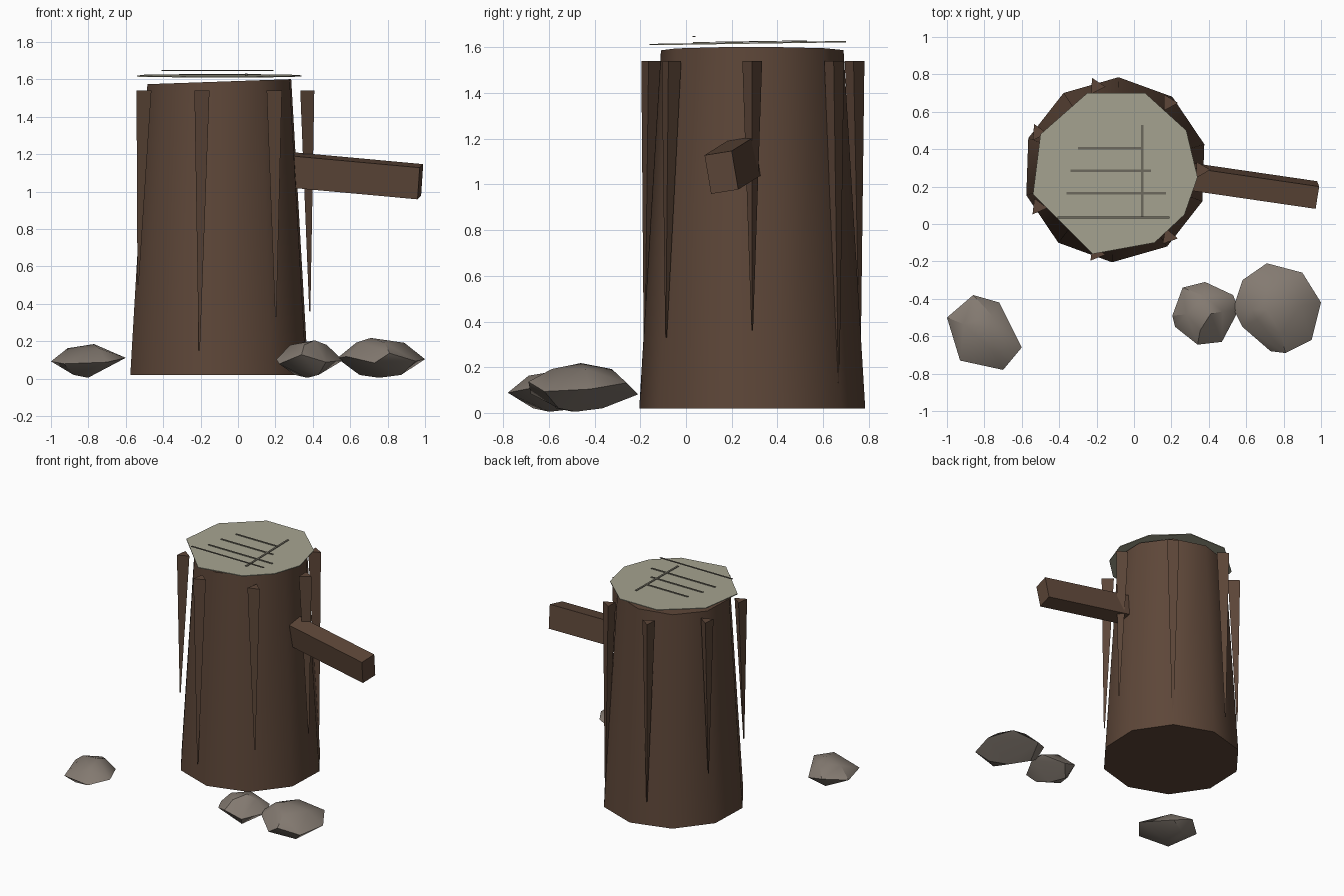
import bpy, bmesh, math
from mathutils import Vector, Matrix

cube = bpy.data.objects.get("Cube")
if cube:
    bpy.data.objects.remove(cube, do_unlink=True)


def material(name, rgb):
    m = bpy.data.materials.new(name)
    m.use_nodes = True
    m.diffuse_color = (*rgb, 1)
    m.node_tree.nodes["Principled BSDF"].inputs["Base Color"].default_value = (*rgb, 1)
    return m


BARK = material("brown bark", (0.11, 0.062, 0.04))
WOOD = material("pale cut wood", (0.38, 0.37, 0.28))
GRAIN = material("dark grain", (0.15, 0.14, 0.11))
STONE = material("grey stone", (0.23, 0.195, 0.165))


def finish(bm, name, mat, smooth=None):
    bmesh.ops.recalc_face_normals(bm, faces=bm.faces)
    mesh = bpy.data.meshes.new(name)
    bm.to_mesh(mesh)
    bm.free()
    mesh.materials.append(mat)
    obj = bpy.data.objects.new(name, mesh)
    bpy.context.collection.objects.link(obj)
    if smooth:
        bpy.ops.object.select_all(action="DESELECT")
        obj.select_set(True)
        bpy.context.view_layer.objects.active = obj
        bpy.ops.object.shade_smooth_by_angle(angle=math.radians(smooth))
    return obj


def loft(rings):
    """Closed solid through rings of equal point count."""
    bm = bmesh.new()
    loops = [[bm.verts.new(p) for p in ring] for ring in rings]
    bm.faces.new(loops[0])
    bm.faces.new(loops[-1])
    for low, high in zip(loops, loops[1:]):
        n = len(low)
        for i in range(n):
            j = (i + 1) % n
            bm.faces.new((low[i], low[j], high[j], high[i]))
    return bm


def box(name, mat, size, matrix):
    bm = bmesh.new()
    bmesh.ops.create_cube(bm, size=1, matrix=matrix @ Matrix.Diagonal((*size, 1)))
    return finish(bm, name, mat)


# Trunk: ten-sided, tapering, with a slightly slanted top
CX, CY = -0.1, 0.29


def trunk_ring(radius, z, slant):
    ring = []
    for i in range(10):
        a = math.radians(88 + 36 * i)
        x, y = radius * math.cos(a), radius * math.sin(a)
        ring.append((CX + x, CY + y, z + slant * x))
    return ring


finish(loft([trunk_ring(0.495, 0.02, 0), trunk_ring(0.4, 1.588, 0.035)]),
       "trunk", BARK, 40)

# Pale cut top, overhanging unevenly
outline = [(-0.25, 0.7), (0.06, 0.7), (0.28, 0.5), (0.34, 0.25), (0.27, 0.05),
           (0.11, -0.1), (-0.22, -0.16), (-0.4, 0.02), (-0.54, 0.16), (-0.5, 0.48)]


def cap_z(y):
    return 1.612 + 0.015 * y


finish(loft([[(x, y, cap_z(y) + h) for x, y in outline] for h in (0, 0.006)]),
       "cut_top", WOOD)

# Grain strips on the cut top
for i, (x0, x1, y, lift) in enumerate([(-0.3, 0.05, 0.405, 0.009), (-0.34, 0.09, 0.285, 0.009),
                                       (-0.36, 0.17, 0.165, 0.009), (-0.41, 0.19, 0.035, 0.035)]):
    box(f"grain_strip_{i + 1}", GRAIN, (x1 - x0, 0.012, 0.004),
        Matrix.Translation(((x0 + x1) / 2, y, cap_z(y) + lift)))
box("grain_cross_strip", GRAIN, (0.014, 0.5, 0.004),
    Matrix.Translation((0.045, 0.28, cap_z(0.28) + 0.009)) @ Matrix.Rotation(0.015, 4, "X"))

# Bark shards: three-sided spikes hanging around the trunk
for i, tip in enumerate([0.36, 0.07, 0.2, 0.4, 0.5, 0.15, 0.33]):
    turn = math.tau * i / 7
    out = Vector((math.cos(turn), math.sin(turn), 0))
    base = Vector((CX, CY, 0))
    rings = []
    for radius, reach, z in ((0.004, 0.483, tip), (0.05, 0.458, 1.54)):
        ring = []
        for k in range(3):
            a = turn * 2.3 + math.tau * k / 3
            ring.append(base + out * reach + Vector((radius * math.cos(a), radius * math.sin(a), z)))
        rings.append(ring)
    finish(loft(rings), f"bark_shard_{i + 1}", BARK)

# Branch stub: a rolled box running out to the left
start, end = Vector((0.22, 0.265, 1.122)), Vector((0.975, 0.155, 1.053))
axis = end - start
frame = axis.to_track_quat("X", "Z").to_matrix().to_4x4()
box("branch", BARK, (axis.length, 0.122, 0.172),
    Matrix.Translation((start + end) / 2) @ frame @ Matrix.Rotation(math.radians(9), 4, "X"))


# Stones: hulls around an uneven girdle with smaller crown and foot
def stone(name, girdle, peak, height):
    n = len(girdle)
    mid = Vector((sum(p[0] for p in girdle) / n, sum(p[1] for p in girdle) / n))
    bm = bmesh.new()
    for i, p in enumerate(girdle):
        p = Vector(p)
        bm.verts.new((*p, height * (0.5 + 0.13 * math.sin(2.4 * i))))
        if i % 2 == 0:
            crown = mid.lerp(p, 0.55)
            bm.verts.new((*crown, height * 0.88))
        elif i % 4 == 1:
            foot = mid.lerp(p, 0.6)
            bm.verts.new((*foot, 0.02))
    bm.verts.new((*peak, height))
    bm.verts.new((mid.x, mid.y - 0.02, 0.005))
    hull = bmesh.ops.convex_hull(bm, input=bm.verts)
    loose = [v for v in bm.verts if not v.link_faces]
    bmesh.ops.delete(bm, geom=loose, context="VERTS")
    finish(bm, name, STONE, 35)


stone("right_stone", [(-1, -0.5), (-0.86, -0.38), (-0.72, -0.42), (-0.6, -0.66),
                      (-0.7, -0.78), (-0.93, -0.73)], (-0.77, -0.56), 0.185)
stone("small_left_stone", [(0.205, -0.49), (0.26, -0.34), (0.38, -0.31), (0.53, -0.38),
                           (0.56, -0.46), (0.47, -0.63), (0.34, -0.645), (0.22, -0.55)],
      (0.41, -0.48), 0.205)
stone("large_left_stone", [(0.53, -0.45), (0.58, -0.3), (0.71, -0.21), (0.9, -0.26), (1, -0.42),
                           (0.95, -0.62), (0.81, -0.69), (0.73, -0.68), (0.58, -0.55)],
      (0.71, -0.46), 0.218)
